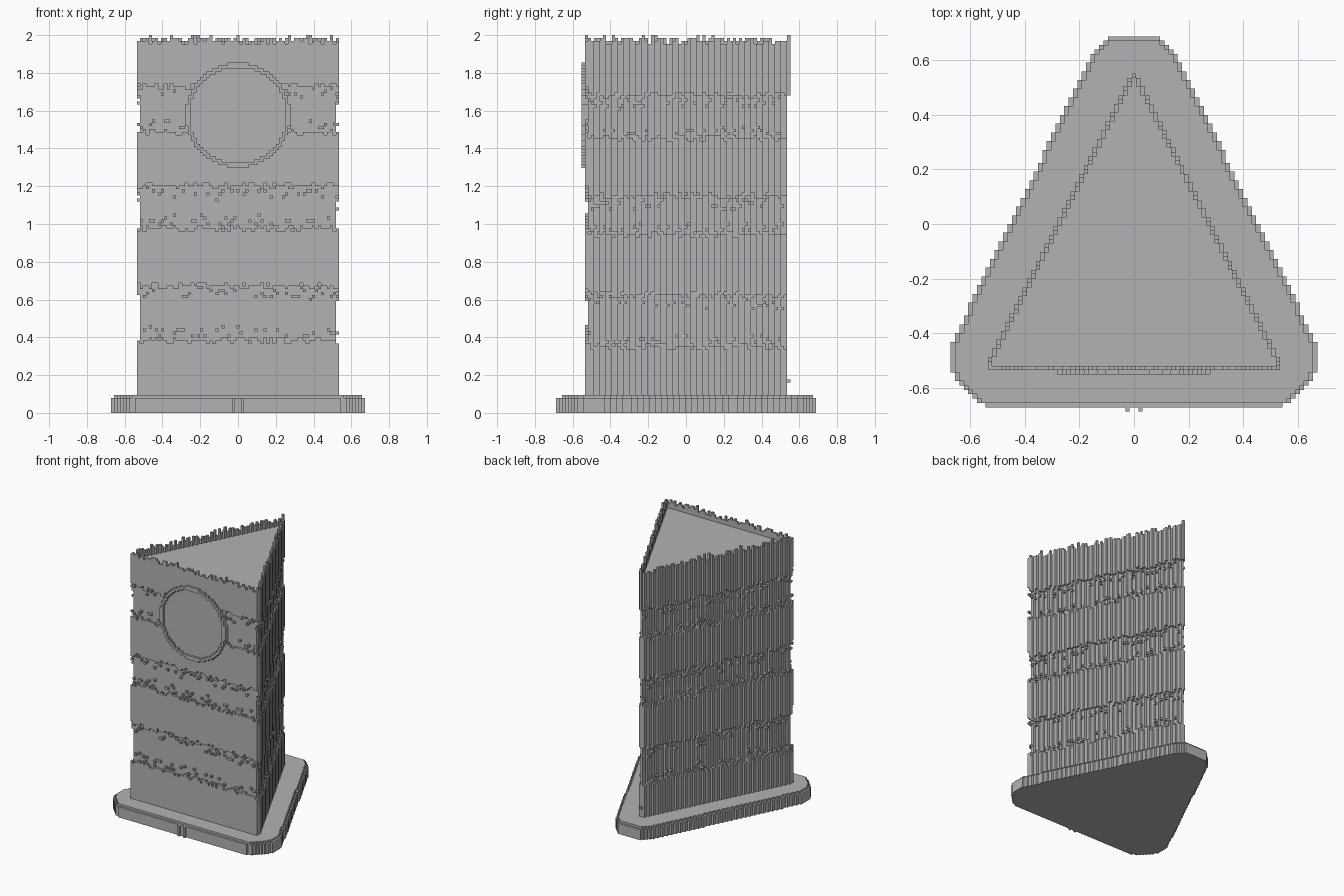
import bpy, bmesh, math, random

random.seed(7)
V = 0.016          # block size
FRONT = -0.52      # front plane of the tower core
BASE_TOP = 6 * V
ROOF = 1.92

cube = bpy.data.objects.get("Cube")
if cube:
    bpy.data.objects.remove(cube, do_unlink=True)

stone = bpy.data.materials.new("stone grey")
stone.use_nodes = True
stone.diffuse_color = (0.45, 0.45, 0.45, 1)
stone.node_tree.nodes["Principled BSDF"].inputs["Base Color"].default_value = stone.diffuse_color


def finish(name, bm):
    bmesh.ops.recalc_face_normals(bm, faces=bm.faces)
    mesh = bpy.data.meshes.new(name)
    bm.to_mesh(mesh)
    bm.free()
    mesh.materials.append(stone)
    obj = bpy.data.objects.new(name, mesh)
    bpy.context.collection.objects.link(obj)
    return obj


def box(bm, x0, x1, y0, y1, z0, z1):
    v = [bm.verts.new((x, y, z)) for z in (z0, z1)
         for x, y in ((x0, y0), (x1, y0), (x1, y1), (x0, y1))]
    bm.faces.new(v[:4])
    bm.faces.new(v[4:])
    for i in range(4):
        j = (i + 1) % 4
        bm.faces.new((v[i], v[j], v[j + 4], v[i + 4]))


def stepped_prism(name, rows, z0, z1):
    """Symmetric staircase outline from (y0, y1, half width) rows, extruded upward."""
    right = []
    for y0, y1, half in rows:
        right += [(half, y0), (half, y1)]
    outline = [p for i, p in enumerate(right) if i == 0 or p != right[i - 1]]
    outline += [(-x, y) for x, y in reversed(outline)]
    bm = bmesh.new()
    face = bm.faces.new([bm.verts.new((x, y, z0)) for x, y in outline])
    top = bmesh.ops.extrude_face_region(bm, geom=[face])["geom"]
    bmesh.ops.translate(bm, vec=(0, 0, z1 - z0),
                        verts=[g for g in top if isinstance(g, bmesh.types.BMVert)])
    return finish(name, bm)


# Rounded triangular base: half width at each depth
base_profile = [(-0.672, 0.54), (-0.64, 0.585), (-0.60, 0.63), (-0.53, 0.675),
                (-0.45, 0.675), (0.60, 0.165), (0.65, 0.125), (0.69, 0.08)]


def base_half(y):
    for (ya, wa), (yb, wb) in zip(base_profile, base_profile[1:]):
        if y <= yb:
            return wa + (wb - wa) * (y - ya) / (yb - ya)
    return base_profile[-1][1]


def base_rows(inset):
    rows = []
    for k in range(inset, 85 - inset):
        y = -0.672 + k * V
        half = round(base_half(y + V / 2) / V) * V - inset * V
        rows.append((y, y + V, half))
    return rows


stepped_prism("base_plate", base_rows(0), 0, BASE_TOP - V)
stepped_prism("base_top_step", base_rows(1), BASE_TOP - V, BASE_TOP)

# Small twin ribs at the middle of the base front
bm = bmesh.new()
for x in (-0.032, 0.016):
    box(bm, x, x + V, -0.688, -0.67, 0, BASE_TOP - V)
finish("base_front_ribs", bm)

# Triangular tower core, narrowing one block for every two in depth
core_rows = [(FRONT + 2 * V * k, FRONT + 2 * V * (k + 1), -FRONT - V * k) for k in range(33)]
stepped_prism("tower_core", core_rows, BASE_TOP, ROOF)

# Raised wall bands with ragged edges; the uppermost one forms the parapet
bands = [(BASE_TOP, 0.38), (0.66, 0.97), (1.19, 1.48), (1.71, None)]


def snap(z):
    return round(z / V) * V


def wall_column(bm, x0, x1, y0, y1, shift):
    for low, high in bands:
        z0, z1 = low, high
        if low > BASE_TOP:
            z0 = snap(low + shift) + random.choice((-1, 0, 0, 1)) * V
            if random.random() < 0.45:
                s = z0 - random.randint(2, 4) * V
                box(bm, x0, x1, y0, y1, s, s + V)
        if high is None:
            z1 = 2 - random.choice((1, 1, 2, 2, 2, 3, 3)) * V
            if random.random() < 0.05:
                z1 = 2
        else:
            z1 = snap(high + shift) + random.choice((-1, 0, 0, 1)) * V
            if random.random() < 0.45:
                s = z1 + random.randint(1, 3) * V
                box(bm, x0, x1, y0, y1, s, s + V)
        box(bm, x0, x1, y0, y1, z0, z1)


bm = bmesh.new()
for i in range(67):
    x = -0.536 + i * V
    wall_column(bm, x, x + V, FRONT - V, FRONT, 0.01)
finish("front_wall_bands", bm)

for side, name in ((1, "right"), (-1, "left")):
    bm = bmesh.new()
    for y0, y1, half in core_rows:
        for y in (y0, y0 + V):
            a, b = sorted((side * half, side * (half + V)))
            wall_column(bm, a, b, y, y + V, -0.03)
    finish(name + "_wall_bands", bm)

# Back corner post, a single block wide, standing above a small stub
bm = bmesh.new()
apex = core_rows[-1][1]
box(bm, -V / 2, V / 2, apex, apex + V, 0.16, 0.16 + V)
box(bm, -V / 2, V / 2, apex, apex + V, 1.68, 2.0)
finish("back_corner_post", bm)

# Round face plate and its raised rim on the front wall
plate, rim = bmesh.new(), bmesh.new()
cz, radius = 1.576, 0.277
for j in range(-17, 18):
    z = cz + j * V
    n = int(math.sqrt(max(radius ** 2 - (j * V) ** 2, 0)) / V)
    box(plate, -(n + 0.5) * V, (n + 0.5) * V, -0.537, FRONT, z - V / 2, z + V / 2)
    for i in range(-n, n + 1):
        if math.hypot(i, j) * V > radius - 1.4 * V:
            x = i * V
            box(rim, x - V / 2, x + V / 2, FRONT - 2 * V, FRONT - V, z - V / 2, z + V / 2)
finish("round_face_plate", plate)
finish("round_face_rim", rim)
